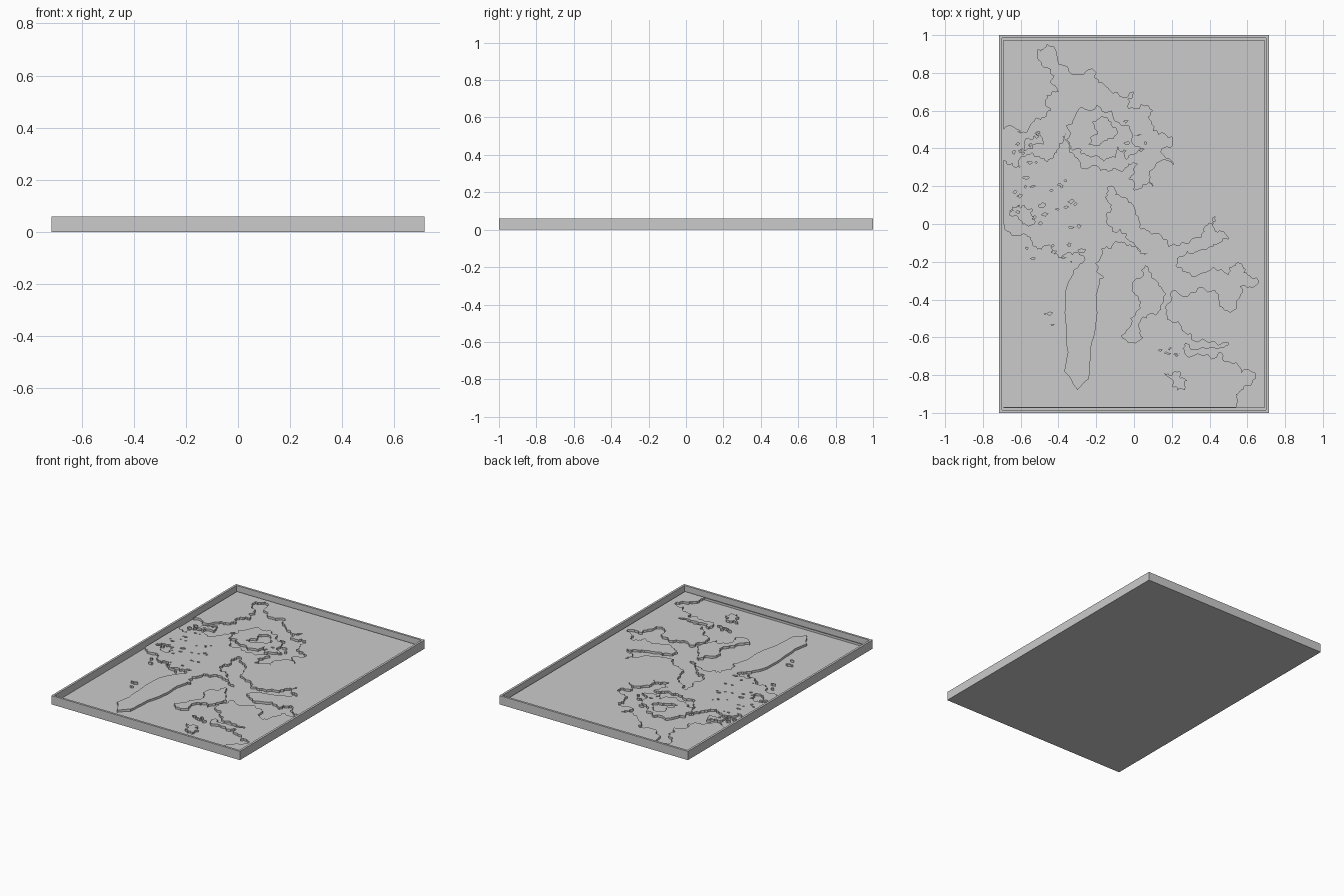
import bpy
import bmesh
import random
from mathutils import Vector
from mathutils.geometry import delaunay_2d_cdt

random.seed(4)
if "Cube" in bpy.data.objects:
    bpy.data.objects.remove(bpy.data.objects["Cube"], do_unlink=True)

HALF_X, HALF_Y, HEIGHT = 0.715, 1.0, 0.06
MAP_X, MAP_Y = 0.69, 0.975
FLOOR_Z, LAND_Z = 0.01, 0.025

grey = bpy.data.materials.new("plain grey")
grey.use_nodes = True
grey.diffuse_color = (0.6, 0.6, 0.6, 1)
grey.node_tree.nodes["Principled BSDF"].inputs["Base Color"].default_value = (0.6, 0.6, 0.6, 1)


def add_object(name, bm):
    bmesh.ops.recalc_face_normals(bm, faces=bm.faces)
    mesh = bpy.data.meshes.new(name)
    bm.to_mesh(mesh)
    bm.free()
    mesh.materials.append(grey)
    obj = bpy.data.objects.new(name, mesh)
    bpy.context.collection.objects.link(obj)
    return obj


# Tray: nested rectangles joined into a rim, inner wall and narrow gutter
def rectangle(bm, x, y, z):
    return [bm.verts.new((sx * x, sy * y, z))
            for sx, sy in ((-1, -1), (1, -1), (1, 1), (-1, 1))]


bm = bmesh.new()
rings = [rectangle(bm, *size) for size in (
    (HALF_X, HALF_Y, 0), (HALF_X, HALF_Y, HEIGHT),
    (0.70, 0.985, HEIGHT), (0.70, 0.985, FLOOR_Z), (MAP_X, MAP_Y, FLOOR_Z))]
bm.faces.new(rings[0][::-1])
for low, high in zip(rings, rings[1:]):
    for i in range(4):
        j = (i + 1) % 4
        bm.faces.new((low[i], low[j], high[j], high[i]))
add_object("tray_frame", bm)

# Coast outlines, in hundredths of a unit
sea_west = [(-69, 0), (-60, -6), (-53, -12), (-45, -11), (-40, -18), (-30, -15),
            (-26, -19), (-32, -26), (-36, -34), (-36, -55), (-35, -68), (-37, -78),
            (-30, -88), (-24, -82), (-23, -66), (-20, -52), (-20, -38), (-18, -31),
            (-16, -28), (-17, -13), (-8, -10), (0, -12), (8, -16), (-4, -5),
            (-14, 3), (-14, 12), (-12, 20)]
sea_east = [(-5, 14), (2, 4), (8, -4), (18, -12), (30, -9), (38, -1), (43, 4),
            (43, -4), (50, -8), (40, -12), (28, -14), (22, -22), (34, -27),
            (50, -27), (54, -21), (58, -26), (66, -31), (56, -33), (54, -45),
            (45, -40), (38, -35), (22, -35), (18, -42), (20, -52), (30, -58),
            (50, -63), (42, -65), (27, -63), (27, -69), (45, -68), (52, -74),
            (64, -79), (58, -86), (54, -90), (54, -97), (-69, -97)]
fjord = [(-69, 50), (-60, 48), (-52, 56), (-44, 60), (-46, 68), (-40, 70),
         (-44, 82), (-51, 92), (-46, 95), (-38, 84), (-20, 80), (-14, 72),
         (0, 70), (-3, 61), (10, 60), (9, 53), (20, 46), (14, 38), (21, 31),
         (8, 28), (10, 20), (0, 18), (-3, 24), (2, 32), (-6, 28), (-14, 28),
         (-20, 31), (-28, 30), (-34, 38), (-36, 48), (-40, 40), (-46, 33),
         (-54, 38), (-60, 30), (-69, 34)]
fjord_island = [(-30, 40), (-36, 52), (-28, 62), (-12, 60), (-2, 50), (4, 40),
                (-4, 34), (-8, 42), (-16, 33), (-24, 36)]
island_lake = [(-24, 42), (-22, 54), (-12, 54), (-10, 47), (-16, 44)]
bay_island = [(-7, -59), (5, -60), (4, -50), (12, -50), (16, -40), (12, -30),
              (6, -22), (0, -30), (2, -40), (-2, -50)]
south_island = [(16, -79), (24, -78), (28, -83), (27, -88), (20, -86)]
west_lake = [(-66, 5), (-60, 10), (-54, 8), (-53, 0), (-60, 2)]
north_islet = [(-60, 38), (-58, 44), (-50, 48), (-48, 42)]


def on_border(p):
    return abs(p.x) > MAP_X - 0.01 or abs(p.y) > MAP_Y - 0.01


def rough_line(a, b, depth):
    """Points from a up to b, with the middle pushed sideways at each level."""
    if depth == 0 or (on_border(a) and on_border(b)):
        return [a]
    side = Vector((a.y - b.y, b.x - a.x))
    smooth = max(a.x, b.x) < -0.17 and max(a.y, b.y) < -0.25
    amount = 0.05 if smooth else 0.32
    mid = (a + b) / 2 + side * random.uniform(-amount, amount)
    mid.x = max(-MAP_X + 0.002, min(MAP_X - 0.002, mid.x))
    mid.y = max(-MAP_Y + 0.002, min(MAP_Y - 0.002, mid.y))
    return rough_line(a, mid, depth - 1) + rough_line(mid, b, depth - 1)


def coast(points, depth=3):
    corners = [Vector((x / 100, y / 100)) for x, y in points]
    outline = []
    for a, b in zip(corners, corners[1:] + corners[:1]):
        outline += rough_line(a, b, depth)
    return outline


coasts = [coast(c) for c in (sea_west + sea_east, fjord, fjord_island, island_lake,
                             bay_island, south_island, west_lake, north_islet)]

# Scattered small islets and ponds: centre, spread and number
for cx, cy, sx, sy, count in ((-45, 10, 20, 15, 22), (-55, 40, 12, 10, 10),
                              (-45, -15, 18, 6, 8), (-45, -50, 3, 4, 3),
                              (18, -68, 6, 4, 5), (0, 45, 8, 10, 6)):
    for _ in range(count):
        x, y = random.uniform(cx - sx, cx + sx), random.uniform(cy - sy, cy + sy)
        w, h = random.uniform(0.5, 2), random.uniform(0.4, 1.2)
        coasts.append(coast([(x - w, y), (x, y - h), (x + w, y + h / 2), (x, y + h)], 1))

# Flat map triangulated along every coast
points = [Vector((sx * MAP_X, sy * MAP_Y)) for sx, sy in ((-1, -1), (1, -1), (1, 1), (-1, 1))]
edges = [(i, (i + 1) % 4) for i in range(4)]
for line in coasts:
    start, n = len(points), len(line)
    points += line
    edges += [(start + i, start + (i + 1) % n) for i in range(n)]
flat, _, triangles, *_ = delaunay_2d_cdt(points, edges, [], 0, 1e-5)


def inside(p, line):
    hit = False
    for a, b in zip(line, line[1:] + line[:1]):
        if (a.y > p.y) != (b.y > p.y):
            if p.x < a.x + (p.y - a.y) * (b.x - a.x) / (b.y - a.y):
                hit = not hit
    return hit


def is_land(tri):
    middle = sum((flat[i] for i in tri), Vector((0, 0))) / len(tri)
    return sum(inside(middle, line) for line in coasts) % 2 == 0


# Raised land, sunken water and the cliffs between them
bm = bmesh.new()
low = [bm.verts.new((p.x, p.y, FLOOR_Z)) for p in flat]
high = [bm.verts.new((p.x, p.y, LAND_Z)) for p in flat]
land_edges = set()
for tri in triangles:
    if is_land(tri):
        bm.faces.new([high[i] for i in tri])
        land_edges.update(zip(tri, list(tri[1:]) + [tri[0]]))
    else:
        bm.faces.new([low[i] for i in tri])
for a, b in land_edges:
    if (b, a) not in land_edges:
        bm.faces.new((low[a], low[b], high[b], high[a]))
bmesh.ops.delete(bm, geom=[v for v in bm.verts if not v.link_faces], context="VERTS")
add_object("relief_map", bm)
